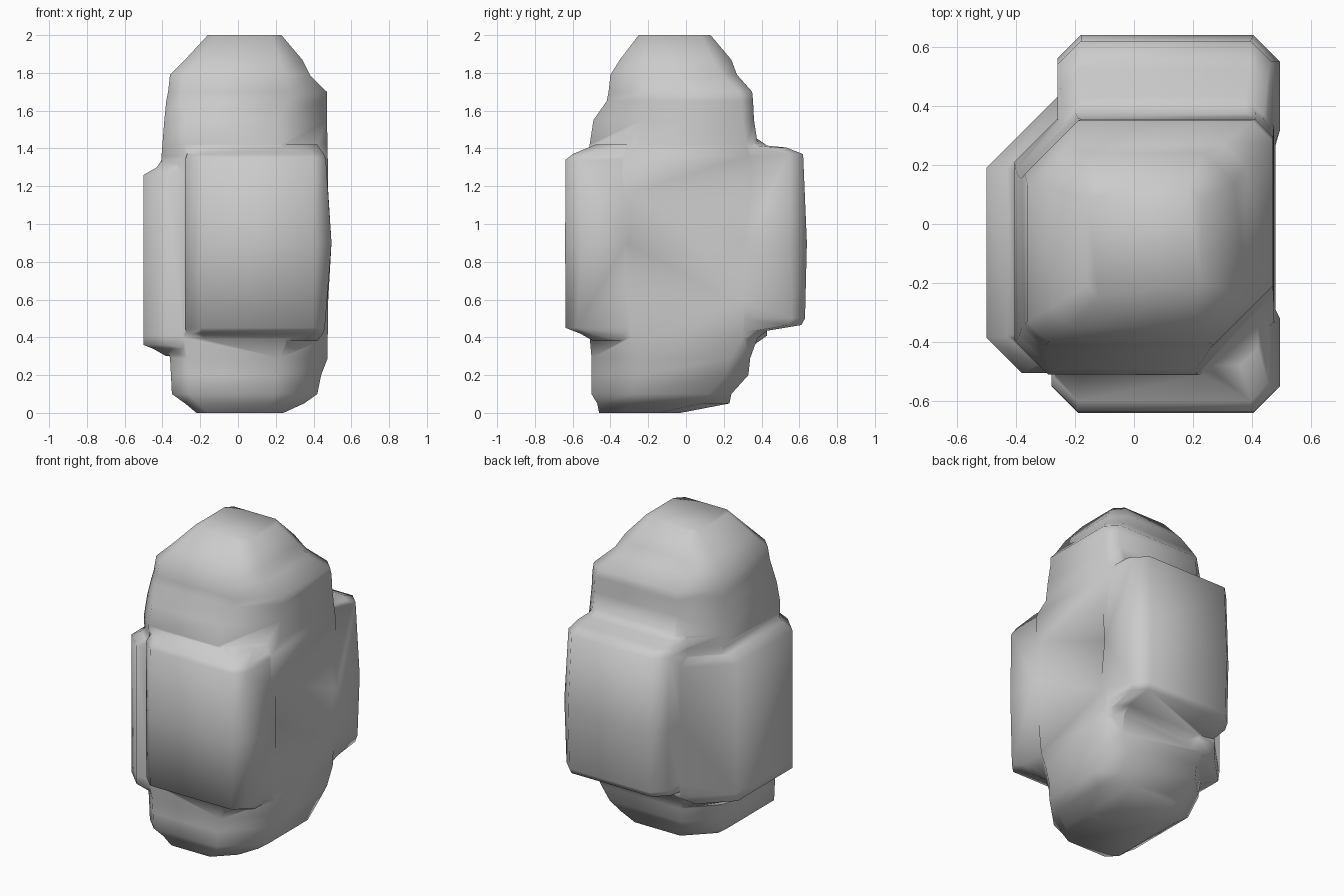
import bpy, bmesh, math


def loft(name, rows):
    """Stack of eight-sided rings: z, x0, x1, y0, y1, corner cuts (front-left, front-right, back-right, back-left)."""
    bm = bmesh.new()
    rings = []
    for z, x0, x1, y0, y1, fl, fr, br, bl in rows:
        pts = [(x0 + fl, y0), (x1 - fr, y0), (x1, y0 + fr), (x1, y1 - br),
               (x1 - br, y1), (x0 + bl, y1), (x0, y1 - bl), (x0, y0 + fl)]
        rings.append([bm.verts.new((x, y, z)) for x, y in pts])
    for a, b in zip(rings, rings[1:]):
        for i in range(8):
            j = (i + 1) % 8
            bm.faces.new((a[i], a[j], b[j], b[i]))
    bm.faces.new(rings[0][::-1])
    bm.faces.new(rings[-1])
    bmesh.ops.recalc_face_normals(bm, faces=bm.faces)
    me = bpy.data.meshes.new(name)
    bm.to_mesh(me)
    bm.free()
    ob = bpy.data.objects.new(name, me)
    bpy.context.collection.objects.link(ob)
    return ob


# Central column with tapered foot and domed top
body = loft("body", [
    (0.00, -.22, .24, -.46, -.03, .06, .12, .12, .12),
    (0.05, -.28, .35, -.47, .23, .07, .18, .14, .16),
    (0.10, -.35, .42, -.50, .24, .09, .22, .12, .16),
    (0.20, -.355, .44, -.50, .33, .09, .24, .12, .16),
    (0.29, -.36, .475, -.50, .34, .09, .25, .10, .16),
    (0.40, -.39, .475, -.51, .38, .10, .22, .08, .16),
    (0.90, -.40, .48, -.51, .39, .12, .17, .06, .18),
    (1.36, -.405, .475, -.51, .39, .12, .18, .06, .18),
    (1.42, -.40, .473, -.51, .38, .11, .26, .06, .20),
    (1.55, -.39, .472, -.49, .36, .11, .26, .06, .20),
    (1.65, -.38, .47, -.42, .355, .07, .21, .06, .20),
    (1.70, -.37, .47, -.41, .35, .07, .20, .07, .18),
    (1.79, -.36, .38, -.40, .27, .07, .13, .08, .14),
    (1.87, -.28, .34, -.35, .24, .07, .12, .10, .12),
    (2.00, -.16, .23, -.25, .13, .04, .05, .05, .04)])

# Front pad
front_pad = loft("front_pad", [
    (0.38, -.24, .42, -.49, -.14, .06, .06, .12, .05),
    (0.42, -.27, .45, -.56, -.14, .08, .06, .12, .05),
    (0.45, -.28, .46, -.637, -.14, .09, .06, .12, .05),
    (0.90, -.28, .495, -.64, -.14, .09, .09, .18, .05),
    (1.34, -.28, .465, -.637, -.14, .09, .06, .12, .05),
    (1.37, -.27, .455, -.60, -.14, .08, .06, .12, .05),
    (1.42, -.24, .42, -.48, -.14, .06, .06, .12, .05)])

# Back pad
back_pad = loft("back_pad", [
    (0.39, -.22, .44, .14, .37, .05, .10, .05, .05),
    (0.435, -.25, .46, .14, .43, .05, .10, .06, .06),
    (0.465, -.26, .47, .14, .61, .05, .10, .07, .08),
    (0.50, -.26, .472, .14, .63, .05, .10, .07, .08),
    (0.90, -.26, .495, .14, .64, .05, .18, .09, .08),
    (1.37, -.26, .465, .14, .62, .05, .10, .07, .08),
    (1.405, -.25, .45, .14, .53, .05, .10, .06, .07),
    (1.415, -.24, .44, .14, .43, .05, .10, .06, .07),
    (1.47, -.22, .43, .14, .35, .05, .10, .05, .05)])

# Side pad on the left
side_pad = loft("side_pad", [
    (0.30, -.38, -.1, -.45, .31, .08, .04, .04, .14),
    (0.34, -.45, -.1, -.49, .34, .11, .04, .04, .17),
    (0.36, -.50, -.1, -.505, .36, .12, .04, .04, .18),
    (0.41, -.50, -.1, -.505, .43, .12, .04, .04, .24),
    (1.26, -.50, -.1, -.505, .43, .12, .04, .04, .24),
    (1.30, -.43, -.1, -.48, .41, .10, .04, .04, .22),
    (1.36, -.39, -.1, -.45, .38, .08, .04, .04, .20)])

# Fuse pads into the column
bpy.context.view_layer.objects.active = body
body.select_set(True)
for pad in (front_pad, back_pad, side_pad):
    mod = body.modifiers.new("fuse", 'BOOLEAN')
    mod.operation = 'UNION'
    mod.solver = 'EXACT'
    mod.object = pad
    bpy.ops.object.modifier_apply(modifier=mod.name)
    bpy.data.objects.remove(pad, do_unlink=True)
bpy.ops.object.shade_smooth_by_angle(angle=math.radians(75))
